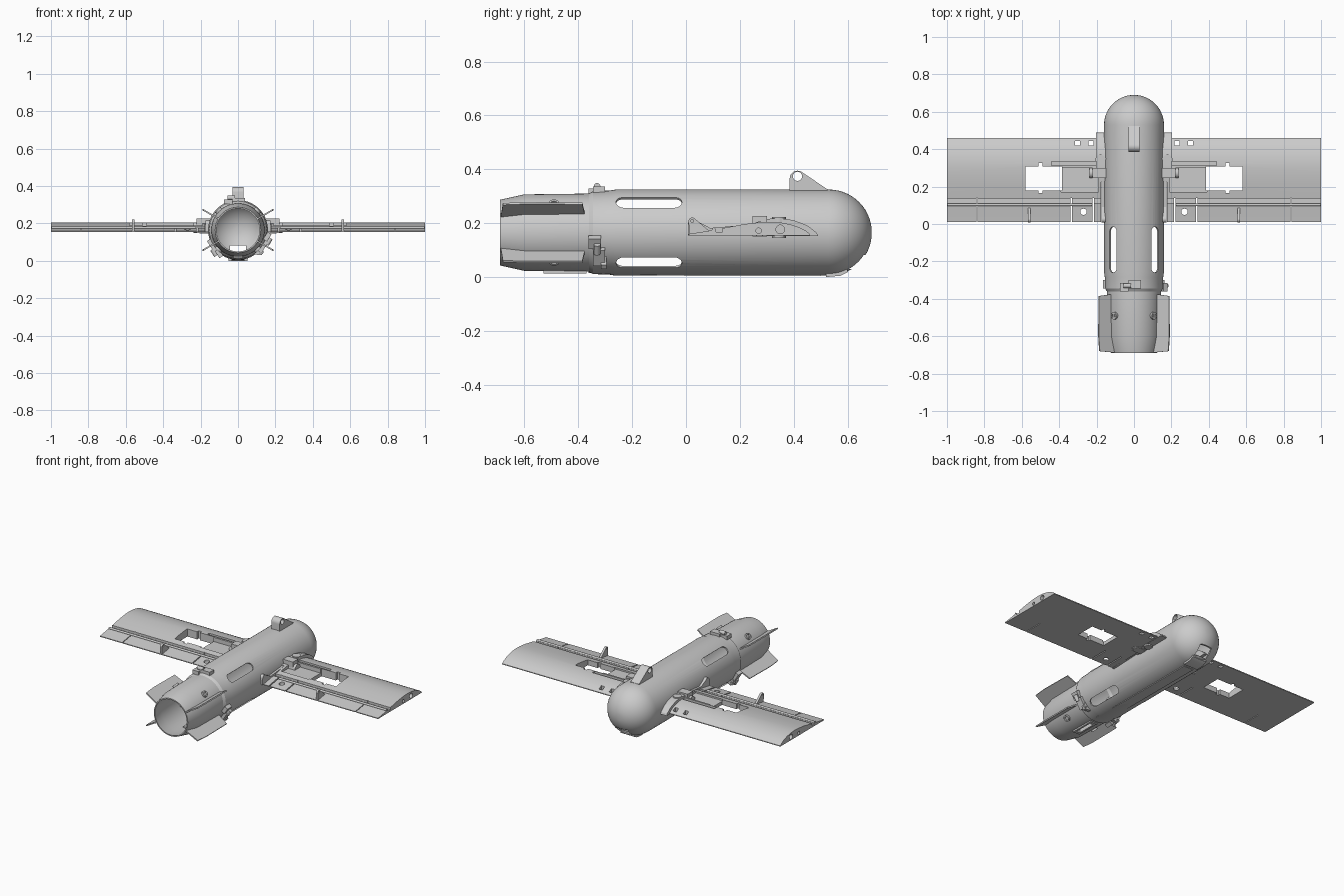
import bpy, bmesh
from math import sin, cos, pi, radians
from mathutils import Matrix, Vector

if "Cube" in bpy.data.objects:
    bpy.data.objects.remove(bpy.data.objects["Cube"])

AX = 0.165  # height of the body axis


def finish(name, bm, M=None, smooth=True):
    bmesh.ops.recalc_face_normals(bm, faces=bm.faces)
    me = bpy.data.meshes.new(name)
    bm.to_mesh(me)
    bm.free()
    if M:
        me.transform(M)
    ob = bpy.data.objects.new(name, me)
    bpy.context.collection.objects.link(ob)
    return ob


def prism(name, pts, axis, a, b, M=None):
    """Extrude a 2D outline along an axis from a to b."""
    put = {'x': lambda p, t: (t, p[0], p[1]),
           'y': lambda p, t: (p[0], t, p[1]),
           'z': lambda p, t: (p[0], p[1], t)}[axis]
    bm = bmesh.new()
    lo = [bm.verts.new(put(p, a)) for p in pts]
    hi = [bm.verts.new(put(p, b)) for p in pts]
    bm.faces.new(lo)
    bm.faces.new(hi)
    n = len(pts)
    for i in range(n):
        bm.faces.new((lo[i], lo[(i + 1) % n], hi[(i + 1) % n], hi[i]))
    return finish(name, bm, M)


def box(name, x0, x1, y0, y1, z0, z1, M=None):
    return prism(name, [(x0, y0), (x1, y0), (x1, y1), (x0, y1)], 'z', z0, z1, M)


def arc(cx, cy, r, a0, a1, n=10):
    return [(cx + r * cos(radians(a0 + (a1 - a0) * i / n)),
             cy + r * sin(radians(a0 + (a1 - a0) * i / n))) for i in range(n + 1)]


def disc(name, cx, cy, r, axis, a, b, M=None):
    return prism(name, arc(cx, cy, r, 0, 345, 23), axis, a, b, M)


def around(deg):
    """Roll a part built with z as the radial direction about the body axis."""
    return Matrix.Translation((0, 0, AX)) @ Matrix.Rotation(radians(deg), 4, 'Y')


def cut(ob, cutters):
    for c in cutters:
        m = ob.modifiers.new('cut', 'BOOLEAN')
        m.operation, m.solver, m.object = 'DIFFERENCE', 'EXACT', c
    dg = bpy.context.evaluated_depsgraph_get()
    me = bpy.data.meshes.new_from_object(ob.evaluated_get(dg))
    ob.modifiers.clear()
    ob.data = me
    for c in cutters:
        bpy.data.objects.remove(c)
    return ob


def mirrored(ob):
    me = ob.data.copy()
    me.transform(Matrix.Scale(-1, 4, (1, 0, 0)))
    me.flip_normals()
    new = bpy.data.objects.new(ob.name.replace('right', 'left'), me)
    bpy.context.collection.objects.link(new)


# Hollow body: outer and inner profile (y, radius) spun about the y axis
t = 0.009
outer = [(-0.69, 0.122), (-0.60, 0.142), (-0.36, 0.145), (-0.345, 0.154), (-0.285, 0.156), (-0.26, 0.16), (0.53, 0.16)]
outer += [(0.53 + 0.16 * sin(a * pi / 28), 0.16 * cos(a * pi / 28)) for a in range(1, 14)]
inner = [(y if y < 0.53 else 0.53 + (y - 0.53) * 0.94, r * 0.94) for y, r in outer]
bm = bmesh.new()
N = 56
rings = [[bm.verts.new((r * sin(2 * pi * i / N), y, AX + r * cos(2 * pi * i / N))) for i in range(N)]
         for y, r in outer + inner[::-1]]
k = len(outer)
for j in range(2 * k):
    if j == k - 1:      # nose tip: cap both skins
        bm.faces.new(rings[j])
        bm.faces.new(rings[j + 1])
        continue
    A, B = rings[j], rings[(j + 1) % (2 * k)]
    for i in range(N):
        bm.faces.new((A[i], A[(i + 1) % N], B[(i + 1) % N], B[i]))
body = finish('body_tube', bm)

slot = arc(0, -0.042, 0.027, 0, 180) + arc(0, -0.233, 0.027, 180, 360)
cuts = [prism('slot_cutter', slot, 'z', 0.08, 0.25, around(a)) for a in (45, 135, 225, 315)]
cuts.append(box('nose_window_cutter', -0.042, 0.042, 0.57, 0.75, 0.03, 0.082))
cuts.append(box('belly_slot_cutter', -0.012, 0.012, -0.51, -0.39, 0.0, 0.06))
cut(body, cuts)

# Nose window hood and belly details
hood = prism('nose_window_hood', [(0.52, 0.012), (0.52, 0.0), (0.575, 0.005), (0.60, 0.018), (0.60, 0.04)], 'x', -0.05, 0.05)
frame = box('belly_slot_frame', -0.024, 0.024, -0.53, -0.37, 0.014, 0.04)
cut(frame, [box('c', -0.012, 0.012, -0.51, -0.39, 0.0, 0.1)])
prism('belly_keel', [(-0.30, 0.012), (-0.285, 0.012), (-0.05, 0.005), (0.5, 0.003), (0.5, 0.02), (-0.30, 0.035)], 'x', -0.035, 0.035)

# Lifting lug on top of the nose
lug = prism('lifting_lug', [(0.385, 0.31)] + arc(0.414, 0.366, 0.029, 180, 50) + [(0.525, 0.326), (0.525, 0.31)], 'x', -0.03, 0.03)
cut(lug, [disc('c', 0.414, 0.374, 0.017, 'x', -0.1, 0.1)])

# Tail fins, bosses and fin actuators
for i, a in enumerate((60, 120, 240, 300)):
    prism(f'tail_fin_{i}', [(-0.688, 0.115), (-0.68, 0.213), (-0.60, 0.219), (-0.385, 0.217), (-0.375, 0.135), (-0.60, 0.135)],
          'x', -0.004, 0.004, around(a))
for i, a in enumerate((45, 135, 225, 315)):
    b = disc(f'tail_boss_{i}', 0, -0.49, 0.020, 'z', 0.138, 0.154, around(a))
    cut(b, [disc('c', 0, -0.49, 0.012, 'z', 0.147, 0.2, around(a)),
            ])
    box(f'tail_boss_bar_{i}', -0.004, 0.004, -0.502, -0.478, 0.142, 0.153, around(a))
for i, a in enumerate((0, 122, 238)):
    M = around(a)
    box(f'actuator_{i}', -0.03, 0.038, -0.345, -0.30, 0.145, 0.172, M)
    box(f'actuator_tab_{i}', -0.075, -0.03, -0.362, -0.315, 0.14, 0.164, M)
    disc(f'actuator_horn_{i}', -0.33, 0.172, 0.012, 'x', -0.055, -0.015, M)
for s, side in ((1, 'right'), (-1, 'left')):
    tab = prism(f'{side}_mount_tab', [(s * 0.08, 0.035), (s * 0.125, 0.03), (s * 0.137, 0.045), (s * 0.125, 0.085), (s * 0.1, 0.08)],
                'y', -0.315, -0.295)
    cut(tab, [disc('c', s * 0.122, 0.045, 0.007, 'y', -0.4, 0)])

# Right wing: flat-bottomed aerofoil with bays, grooves and flap gaps, then mirrored
foil = [(0.01, 0.155), (0.46, 0.155), (0.46, 0.160), (0.445, 0.172), (0.42, 0.185), (0.39, 0.195), (0.355, 0.202),
        (0.32, 0.205), (0.28, 0.204), (0.22, 0.197), (0.15, 0.184), (0.08, 0.171), (0.01, 0.160)]
wing = prism('right_wing', foil, 'x', 0.15, 1.0)
C = lambda x0, x1, y0, y1, z0=0.1, z1=0.3: box('c', x0, x1, y0, y1, z0, z1)
cut(wing, [
    C(0.385, 0.58, 0.18, 0.308), C(0.488, 0.51, 0.165, 0.325),      # servo bay
    C(0.29, 0.315, 0.42, 0.445), C(0.217, 0.242, 0.42, 0.445),      # locating holes
    C(0.213, 0.221, 0, 0.14), C(0.332, 0.339, 0, 0.14), C(0.836, 0.841, 0, 0.14),
    C(0.14, 0.176, 0, 0.225),
    disc('c', 0.27, 0.065, 0.017, 'z', 0.1, 0.3),
    C(0.19, 0.39, 0.172, 0.300, 0.178), C(0.19, 0.44, 0.312, 0.334, 0.185),
    C(0.1, 1.1, 0.112, 0.136, 0.167),
    disc('c', 0.35, 0.177, 0.016, 'x', 0.96, 1.1), disc('c', 0.27, 0.172, 0.010, 'x', 0.96, 1.1),
])
rod = disc('right_hinge_rod', 0.103, 0.177, 0.007, 'x', 0.225, 0.998)

horn = prism('right_control_horn', arc(0.023, 0.207, 0.014, 200, 45, 8) + [(0.085, 0.172), (0.085, 0.158), (0.012, 0.158)],
             'x', 0.553, 0.567)
cut(horn, [disc('c', 0.023, 0.208, 0.005, 'x', 0.5, 0.6)])

# Wing root fairing, hinge lug, pivot and side rail
fairing = prism('right_root_fairing', [(0.30, 0.153), (0.49, 0.153), (0.485, 0.165), (0.45, 0.192), (0.40, 0.211), (0.35, 0.218), (0.30, 0.216)],
                'x', 0.13, 0.204)
lug2 = box('right_hinge_lug', 0.15, 0.222, 0.247, 0.300, 0.15, 0.226)
cap = disc('right_hinge_cap', 0.273, 0.178, 0.028, 'x', 0.15, 0.238)
pivot = disc('right_wing_pivot', 0.18, 0.345, 0.026, 'z', 0.145, 0.223)
rail = prism('right_side_rail', arc(0.025, 0.197, 0.018, 180, 40, 8) + [(0.09, 0.182), (0.25, 0.196), (0.25, 0.165), (0.14, 0.160), (0.007, 0.155)],
             'x', 0.145, 0.173)
for ob in (wing, rod, horn, fairing, lug2, cap, pivot, rail):
    mirrored(ob)

# Smooth shading with sharp edges kept
for ob in bpy.context.scene.objects:
    ob.select_set(True)
bpy.context.view_layer.objects.active = body
bpy.ops.object.shade_smooth_by_angle(angle=radians(25))
